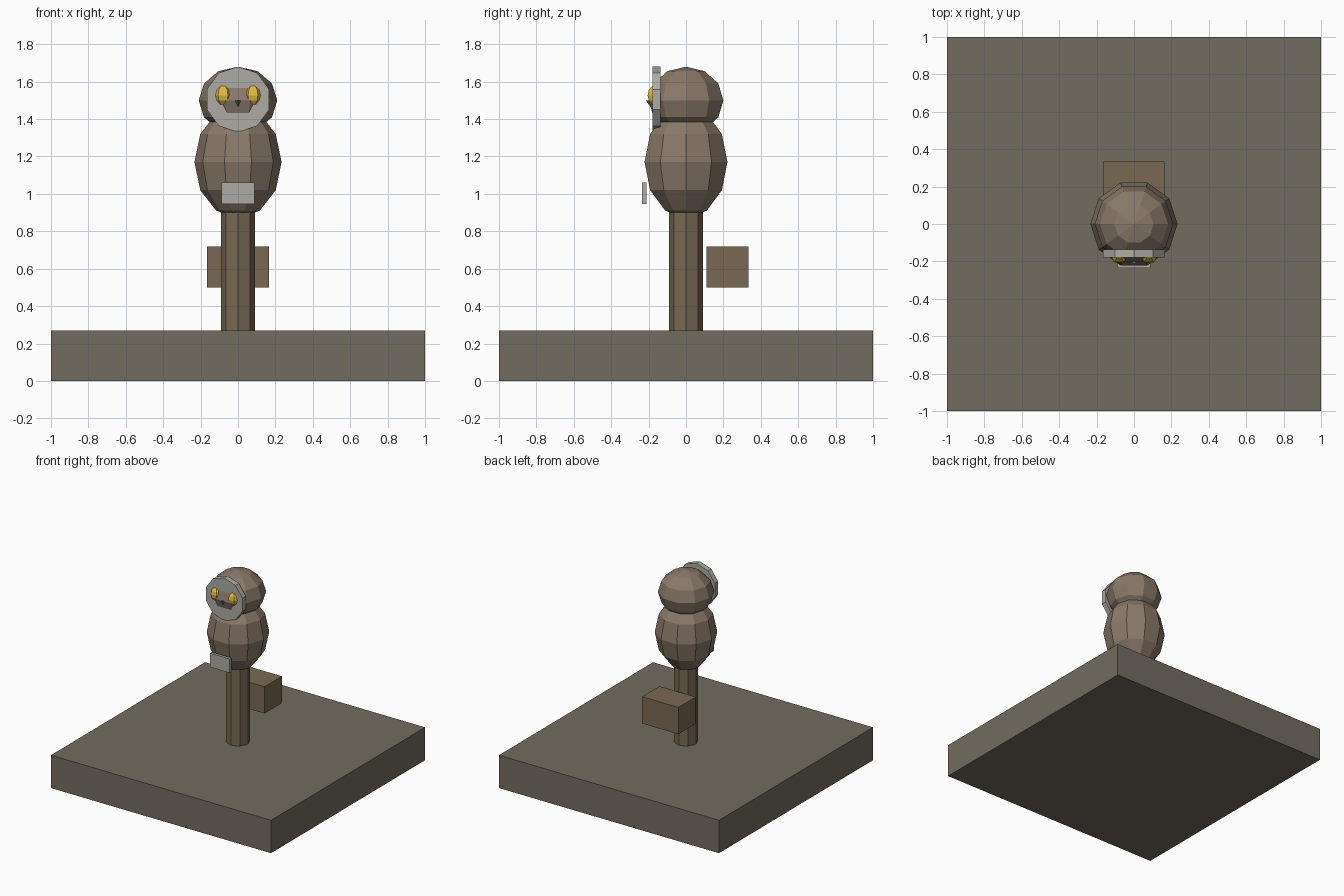
import bpy, bmesh, math
from mathutils import Matrix

if "Cube" in bpy.data.objects:
    bpy.data.objects.remove(bpy.data.objects["Cube"])


def material(name, rgb):
    m = bpy.data.materials.new(name)
    m.diffuse_color = (*rgb, 1)
    m.use_nodes = True
    m.node_tree.nodes["Principled BSDF"].inputs["Base Color"].default_value = m.diffuse_color
    return m


STONE = material("stone_brown", (0.17, 0.15, 0.115))
WOOD = material("wood_brown", (0.19, 0.14, 0.085))
FEATHER = material("feather_brown", (0.25, 0.19, 0.14))
PALE = material("pale_grey", (0.42, 0.41, 0.37))
YELLOW = material("eye_yellow", (0.75, 0.50, 0.05))
BEAK = material("beak_brown", (0.20, 0.15, 0.10))


def finish(name, bm, mat):
    bmesh.ops.recalc_face_normals(bm, faces=bm.faces)
    me = bpy.data.meshes.new(name)
    bm.to_mesh(me)
    bm.free()
    me.materials.append(mat)
    ob = bpy.data.objects.new(name, me)
    bpy.context.collection.objects.link(ob)
    return ob


def box(name, x, y, z, mat):
    bm = bmesh.new()
    bmesh.ops.create_cube(bm, size=1)
    for v in bm.verts:
        v.co = [a + (c + 0.5) * (b - a) for c, (a, b) in zip(v.co, (x, y, z))]
    return finish(name, bm, mat)


def lathe(name, profile, sides, mat, centre=(0, 0, 0), turn=None):
    """Faceted solid from (radius, height) points, first corner on +x."""
    bm = bmesh.new()
    rings = []
    for r, h in profile:
        if r < 1e-5:
            rings.append([bm.verts.new((0, 0, h))] * sides)
        else:
            rings.append([bm.verts.new((r * math.cos(math.tau * i / sides),
                                        r * math.sin(math.tau * i / sides), h))
                          for i in range(sides)])
    for lo, hi in zip(rings, rings[1:]):
        for i in range(sides):
            j = (i + 1) % sides
            bm.faces.new(dict.fromkeys((lo[i], lo[j], hi[j], hi[i])))
    for ring in (rings[0], rings[-1]):
        if ring[0] is not ring[1]:
            bm.faces.new(ring)
    if turn:
        bm.transform(turn)
    bm.transform(Matrix.Translation(centre))
    return finish(name, bm, mat)


def ball(name, r, rz, sides, rings, mat, centre):
    angles = [math.pi * (i / rings - 0.5) for i in range(rings + 1)]
    return lathe(name, [(r * math.cos(a), rz * math.sin(a)) for a in angles],
                 sides, mat, centre)


# Base slab, post and the block behind the post
box("base", (-1, 1), (-1, 1), (0, 0.27), STONE)
lathe("post", [(0.09, 0.27), (0.09, 0.93)], 8, WOOD)
box("rear_block", (-0.165, 0.165), (0.11, 0.335), (0.50, 0.72), WOOD)

# Bird body and head
ball("body", 0.233, 0.30, 10, 6, FEATHER, (0, 0, 1.17))
ball("head", 0.21, 0.18, 10, 6, FEATHER, (0, 0, 1.5))

# Face disc, corner pointing up
lathe("face_disc", [(0.175, -0.022), (0.175, 0.022)], 10, PALE, (0, -0.158, 1.505),
      Matrix.Rotation(math.pi / 2, 4, 'X') @ Matrix.Rotation(math.pi / 2, 4, 'Z'))

# Eyes
for side, sx in (("left", -1), ("right", 1)):
    ball(side + "_eye", 0.052, 0.056, 6, 6, YELLOW, (sx * 0.08, -0.16, 1.527))

# Beak, a four-sided point facing down
lathe("beak", [(0, 1.43), (0.05, 1.5)], 4, BEAK, (0, -0.165, 0))

# Plate in front of the belly
box("belly_plate", (-0.088, 0.088), (-0.235, -0.212), (0.945, 1.06), PALE)
